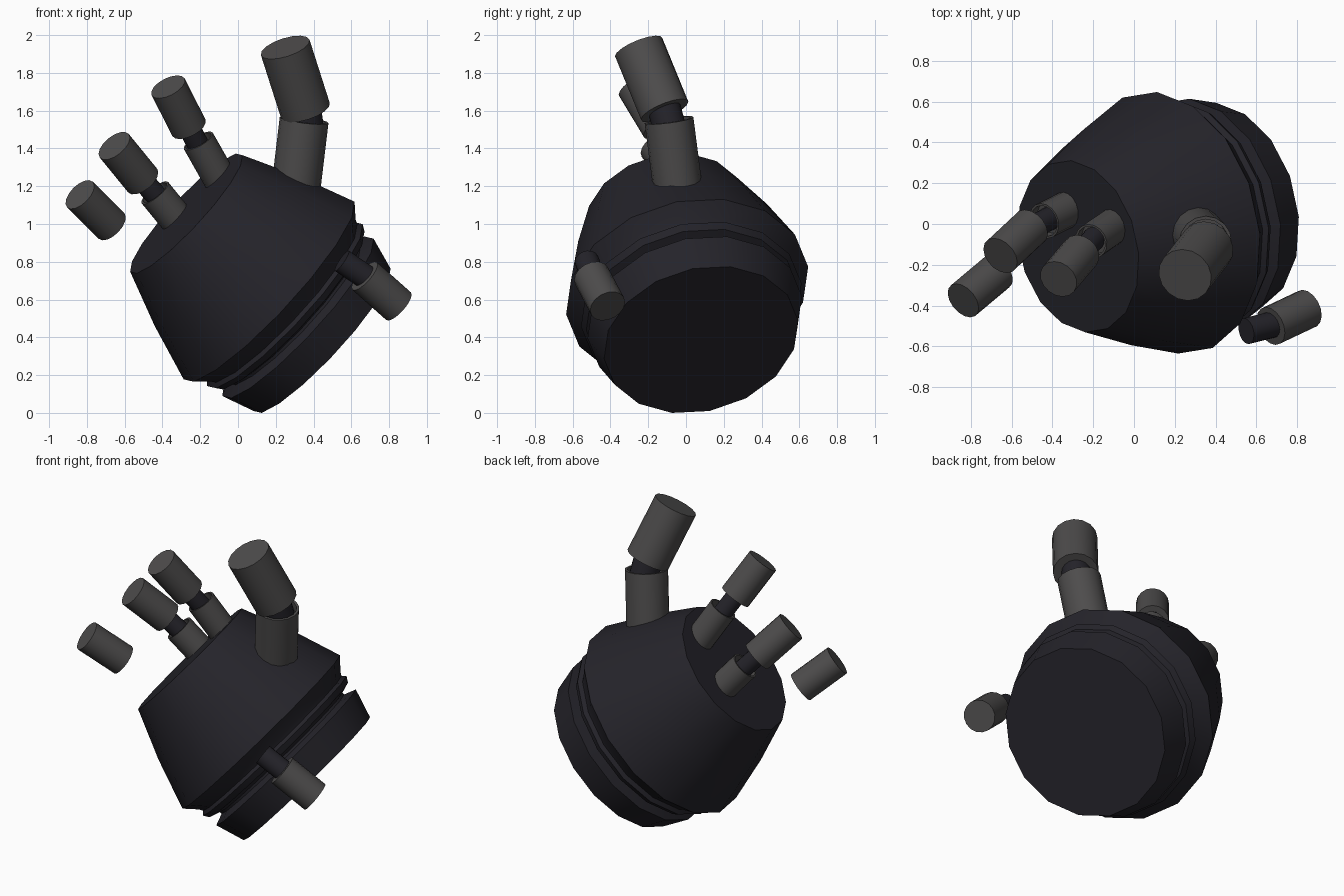
import bpy, bmesh, math
from mathutils import Vector, Matrix

if "Cube" in bpy.data.objects:
    bpy.data.objects.remove(bpy.data.objects["Cube"])


def material(name, color):
    m = bpy.data.materials.new(name)
    m.diffuse_color = (*color, 1)
    m.use_nodes = True
    m.node_tree.nodes["Principled BSDF"].inputs["Base Color"].default_value = m.diffuse_color
    return m


DARK = material("dark_shell", (0.018, 0.017, 0.023))
GREY = material("grey_metal", (0.075, 0.072, 0.072))


def lathe(name, profile, origin, axis, mat, sides=16, phase=0.0):
    """Revolve (radius, height) points about an axis starting at origin; ends are capped."""
    d = Vector(axis).normalized()
    e1 = (Vector((0, 1, 0)) - d * d.y).normalized()
    e2 = d.cross(e1)
    o = Vector(origin)
    bm = bmesh.new()
    rings = []
    for r, t in profile:
        ring = []
        for i in range(sides):
            a = math.radians(phase) + 2 * math.pi * i / sides
            ring.append(bm.verts.new(o + d * t + (e1 * math.cos(a) + e2 * math.sin(a)) * r))
        rings.append(ring)
    for a, b in zip(rings, rings[1:]):
        for i in range(sides):
            j = (i + 1) % sides
            bm.faces.new((a[i], a[j], b[j], b[i]))
    bm.faces.new(rings[0][::-1])
    bm.faces.new(rings[-1])
    bmesh.ops.recalc_face_normals(bm, faces=bm.faces)
    me = bpy.data.meshes.new(name)
    bm.to_mesh(me)
    bm.free()
    me.materials.append(mat)
    ob = bpy.data.objects.new(name, me)
    bpy.context.collection.objects.link(ob)
    bpy.ops.object.select_all(action='DESELECT')
    ob.select_set(True)
    bpy.context.view_layer.objects.active = ob
    bpy.ops.object.shade_smooth_by_angle(angle=math.radians(30))
    return ob


def rod(name, start, end, r, mat, socket=False):
    """Cylinder between two points; a socket has a shallow recess at its far end."""
    axis = Vector(end) - Vector(start)
    n = axis.length
    profile = [(r, 0), (r, n)]
    if socket:
        profile += [(r * 0.88, n), (r * 0.88, n - 0.05)]
    return lathe(name, profile, start, axis, mat)


# Tilted palm: base plate, groove, ring and tapered shell in one turned profile
palm = [(0.525, 0), (0.58, 0.178), (0.51, 0.205), (0.51, 0.22), (0.575, 0.24),
        (0.597, 0.275), (0.575, 0.295), (0.59, 0.32), (0.655, 0.39),
        (0.553, 0.70), (0.43, 1.0)]
lathe("palm", palm, (0.445, 0.08, 0.387), (-0.72, -0.19, 0.67), DARK, 16, 17.5)

# Fingers: knuckle socket, dark joint, fingertip (start, end, radius)
fingers = {
    "large_finger": (((0.29, -0.025, 1.05), (0.35, -0.09, 1.55), 0.13),
                     ((0.37, -0.08, 1.48), (0.35, -0.12, 1.63), 0.088),
                     ((0.357, -0.113, 1.60), (0.25, -0.25, 1.935), 0.135)),
    "inner_finger": (((-0.06, 0.017, 1.175), (-0.21, -0.085, 1.44), 0.088),
                     ((-0.19, -0.065, 1.38), (-0.27, -0.15, 1.53), 0.058),
                     ((-0.26, -0.14, 1.51), (-0.37, -0.27, 1.726), 0.098)),
    "middle_finger": (((-0.28, 0.095, 0.97), (-0.44, 0.015, 1.166), 0.09),
                      ((-0.40, 0.035, 1.11), (-0.52, -0.03, 1.25), 0.058),
                      ((-0.505, -0.015, 1.23), (-0.655, -0.155, 1.414), 0.099)),
    "outer_finger": (None, None,
                     ((-0.67, -0.235, 0.99), (-0.837, -0.375, 1.156), 0.096)),
    "thumb": (None,
              ((0.55, -0.525, 0.805), (0.69, -0.49, 0.71), 0.065),
              ((0.67, -0.50, 0.725), (0.85, -0.415, 0.565), 0.098)),
}
for name, (socket, joint, tip) in fingers.items():
    if socket:
        rod(name + "_socket", *socket, GREY, True)
    if joint:
        rod(name + "_joint", *joint, DARK)
    rod(name + "_tip", *tip, GREY)
